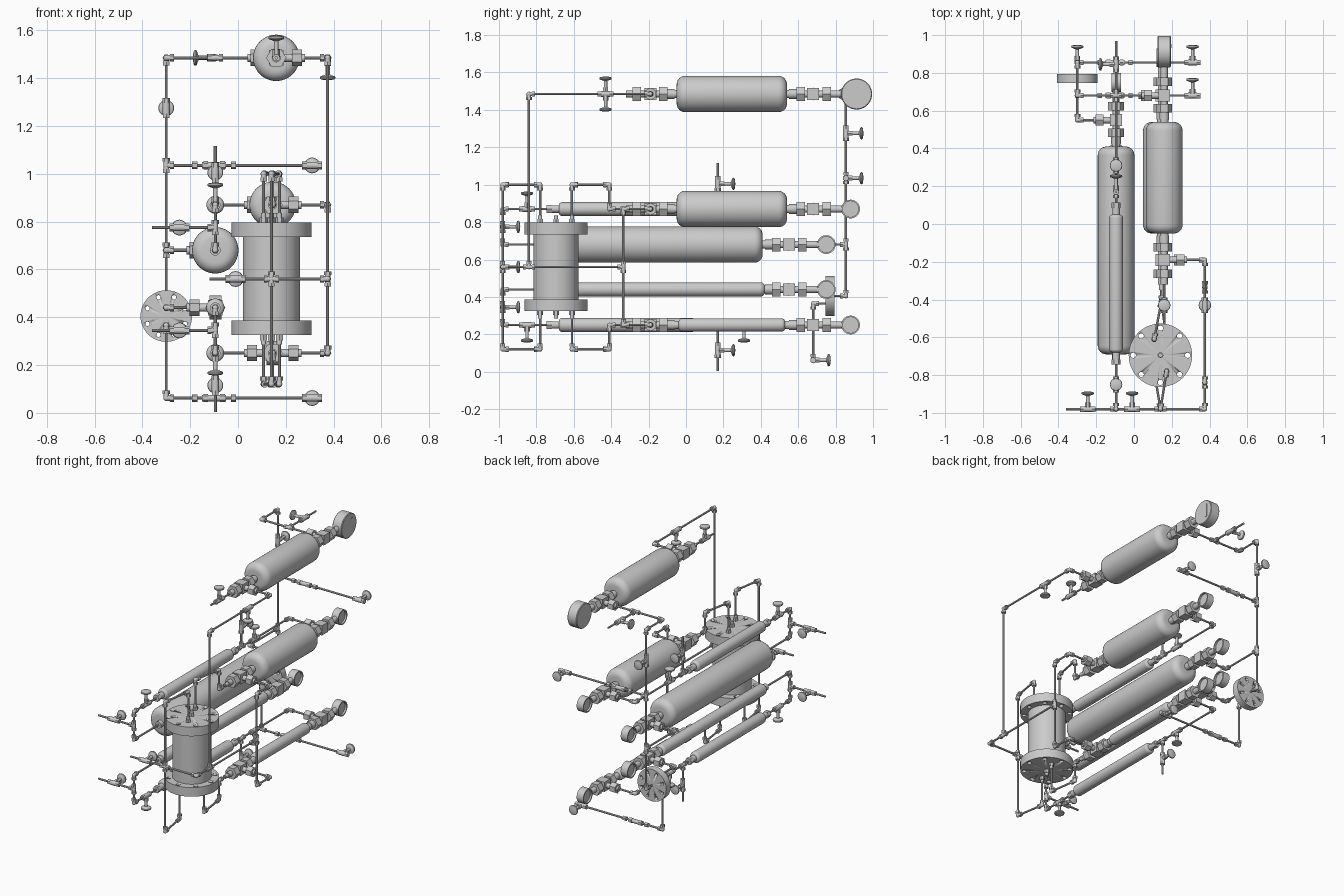
import bpy, bmesh, math
from mathutils import Vector as V

if "Cube" in bpy.data.objects:
    bpy.data.objects.remove(bpy.data.objects["Cube"])

X, Y, Z = V((1, 0, 0)), V((0, 1, 0)), V((0, 0, 1))
TUBE = 0.0065


def finish(bm, name):
    bmesh.ops.recalc_face_normals(bm, faces=bm.faces)
    me = bpy.data.meshes.new(name)
    bm.to_mesh(me)
    bm.free()
    me.shade_smooth()
    me.set_sharp_from_angle(angle=math.radians(32))
    ob = bpy.data.objects.new(name, me)
    bpy.context.collection.objects.link(ob)
    return ob


def lathe(bm, o, axis, prof, n=24):
    """Revolve (radius, distance) points about axis through o."""
    o, axis = V(o), V(axis).normalized()
    q = Z.rotation_difference(axis)
    rings = []
    for r, d in prof:
        k = 1 if r == 0 else n
        rings.append([bm.verts.new(o + q @ V((r * math.cos(2 * math.pi * i / n), r * math.sin(2 * math.pi * i / n), d)))
                      for i in range(k)])
    for a, b in zip(rings, rings[1:]):
        for i in range(n):
            j = (i + 1) % n
            vs = [a[i % len(a)], a[j % len(a)], b[j % len(b)], b[i % len(b)]]
            vs = list(dict.fromkeys(vs))
            bm.faces.new(vs)


def cyl(bm, a, b, r, n=12):
    a, b = V(a), V(b)
    L = (b - a).length
    lathe(bm, a, b - a, [(0, 0), (r, 0), (r, L), (0, L)], n)


def block(bm, c, s):
    vs = bmesh.ops.create_cube(bm, size=1)["verts"]
    for v in vs:
        v.co = V((v.co.x * s[0], v.co.y * s[1], v.co.z * s[2])) + V(c)


def junction(bm, p, dirs):
    """Elbow, tee or cross with a hex nut on every arm."""
    p = V(p)
    bmesh.ops.translate(bm, verts=bmesh.ops.create_uvsphere(bm, u_segments=12, v_segments=8, radius=0.0125)["verts"], vec=p)
    for d in dirs:
        d = V(d).normalized()
        cyl(bm, p, p + d * 0.022, 0.0115)
        cyl(bm, p + d * 0.016, p + d * 0.032, 0.0155, 6)


def pipe(name, *pts):
    pts = [V(p) for p in pts]
    bm = bmesh.new()
    for a, b in zip(pts, pts[1:]):
        cyl(bm, a, b, TUBE, 10)
    for a, p, b in zip(pts, pts[1:], pts[2:]):
        junction(bm, p, [a - p, b - p])
    finish(bm, name)


def tee(name, p, *dirs):
    bm = bmesh.new()
    junction(bm, p, dirs)
    finish(bm, name)


def valve(name, p, run, up):
    """Needle valve with a round hand wheel."""
    bm = bmesh.new()
    p = V(p)
    cyl(bm, p - run * 0.024, p + run * 0.024, 0.015, 12)
    for s in (-1, 1):
        cyl(bm, p + run * s * 0.022, p + run * s * 0.042, 0.0165, 6)
    cyl(bm, p, p + up * 0.035, 0.015, 6)
    lathe(bm, p, up, [(0, .03), (.009, .03), (.009, .07), (.02, .074), (.031, .078), (.033, .083),
                      (.031, .089), (.02, .092), (0, .094)], 20)
    finish(bm, name)


def check_valve(name, p, run):
    bm = bmesh.new()
    p = V(p)
    cyl(bm, p - run * .05, p + run * .05, .0135)
    for s in (-1, 1):
        cyl(bm, p + run * s * .025, p + run * s * .045, .0175, 6)
        cyl(bm, p + run * s * .07, p + run * s * .092, .0155, 6)
    finish(bm, name)


def vessel(name, x, z, r, y0, y1, f, neck=0.022, ends=0.03):
    """Horizontal vessel with rounded shoulders and stub necks."""
    arc = [(r - f + f * math.sin(t * math.pi / 12), f - f * math.cos(t * math.pi / 12)) for t in range(7)]
    L = y1 - y0
    prof = [(0, -ends), (neck, -ends), (neck, 0)] + arc
    prof += [(a, L - b) for a, b in reversed(arc)] + [(neck, L), (neck, L + ends), (0, L + ends)]
    bm = bmesh.new()
    lathe(bm, (x, y0, z), Y, prof, 40)
    finish(bm, name)


def end_fitting(name, x, y, z, s, arm=0, length=0.33):
    """Neck, nuts and centre block beyond a vessel end, with an optional side arm."""
    bm = bmesh.new()
    P = lambda d: (x, y + s * d, z)
    cyl(bm, P(0), P(length), 0.019, 16)
    cyl(bm, P(.012), P(.05), 0.026, 16)
    for a, b, r in ((.05, .095, .042), (.19, .235, .042)):
        cyl(bm, P(a), P(b), r, 6)
    block(bm, P(.14), (.062, .064, .066))
    if arm:
        c = V(P(.14))
        cyl(bm, c, c + X * arm * .12, .017, 16)
        cyl(bm, c + X * arm * .066, c + X * arm * .108, .034, 6)
    finish(bm, name)


def gauge(name, x, y, z, r, w, rim):
    bm = bmesh.new()
    h = w / 2
    if rim:
        prof = [(0, -h + .012), (r - .008, -h + .012), (r - .008, -h), (r, -h),
                (r, h), (r - .008, h), (r - .008, h - .012), (0, h - .012)]
    else:
        prof = [(0, -h), (r - .004, -h), (r, -h + .004), (r, h - .004), (r - .004, h), (0, h)]
        block(bm, (x + h, y + .03, z), (.006, .022, .09))
    lathe(bm, (x, y, z), X, prof, 40)
    finish(bm, name)


def drill(ob, pts, r, axis, h):
    bm = bmesh.new()
    for p in pts:
        cyl(bm, V(p) - axis * h, V(p) + axis * h, r, 16)
    cut = finish(bm, "hole_cutter")
    cut.hide_render = True
    m = ob.modifiers.new("holes", "BOOLEAN")
    m.object, m.solver = cut, "EXACT"
    bpy.context.view_layer.objects.active = ob
    bpy.ops.object.modifier_apply(modifier=m.name)
    bpy.data.objects.remove(cut)


# vessels, end fittings and gauges
R, L = 0.145, -0.095
for name, x, z, r, y0, y1, f in (("top_vessel", .16, 1.485, .097, -.05, .54, .045),
                                 ("upper_vessel", R, .87, .097, -.05, .54, .045),
                                 ("lower_vessel", R, .25, .036, -.04, .53, .02),
                                 ("long_vessel", L, .68, .097, -.69, .41, .045),
                                 ("long_narrow_vessel", L, .44, .038, -.69, .42, .02)):
    vessel(name, x, z, r, y0, y1, f)
    back, top = (.54 if x > 0 else .41), name == "top_vessel"
    end_fitting(name + "_back_fitting", x, back, z, 1, -1, .30)
    gauge(name + "_gauge", x, .912 if top else back + .34, z, .083 if top else .05, .07 if top else .05, not top)
    if x > 0:
        end_fitting(name + "_front_fitting", x, -.05, z, -1, 1, .27)

# small columns, plus everything mirrored between upper and lower halves
for tag, zc, zl, s in (("upper", .87, .68, 1), ("lower", .25, .44, -1)):
    U = Z * s
    zm, ze = .56 + s * .215, .56 + s * .44
    vessel(tag + "_column", L, zc, .037, -.68, .05, .018, .02, .045)
    bm = bmesh.new()
    for y in (-.745, .085):
        cyl(bm, (L, y, zc), (L, y + .028, zc), .024, 6)
    finish(bm, tag + "_column_nuts")
    pipe(tag + "_column_back_pipe", (L, .08, zc), (L, .68, zc), (R - .1, .68, zc))
    tee(tag + "_vent_tee", (L, .17, zc), Y, -Y, U)
    pipe(tag + "_vent_pipe", (L, .17, zc), (L, .17, .56 + s * .557))
    valve(tag + "_vent_valve", (L, .17, .56 + s * .445), Z, Y)
    valve(tag + "_column_back_valve", (L, .31, zc), Y, U)
    valve(tag + "_column_front_valve", (L, -.85, zc), Y, U)
    pipe(tag + "_front_link", (L, -.71, zc), (L, -.98, zc), (L, -.98, zl), (L, -.70, zl))
    tee(tag + "_drain_tee", (L, -.98, zm), Z, -Z, -X)
    pipe(tag + "_drain_pipe", (L, -.98, zm), (-.36, -.98, zm))
    valve(tag + "_drain_valve", (-.245, -.98, zm), X, Y)
    # chamber loops and side riser
    xb, xf = .14 - s * .033, .14 + s * .033
    zf = .56 + s * .235
    pipe(tag + "_chamber_back_loop", (R, -.31, zc), (R, -.41, zc), (R, -.41, ze), (xb, -.61, ze), (xb, -.61, zf))
    pipe(tag + "_chamber_front_loop", (.14, -.98, .56), (.14, -.98, ze), (xf, -.78, ze), (xf, -.78, zf))
    pipe(tag + "_side_riser", (R + .1, -.19, zc), (.375, -.19, zc), (.375, -.335, zc), (.375, -.335, .56))
    bm = bmesh.new()
    for px, py in ((xb, -.61), (xf, -.78), (.14, -.695)):
        cyl(bm, (px, py, zf - s * .005), V((px, py, zf)) + U * .022, .0165, 6)
        cyl(bm, V((px, py, zf)) + U * .02, V((px, py, zf)) + U * .04, .011)
    cyl(bm, (R, -.35, zc), (R, -.30, zc), .013, 12)
    finish(bm, tag + "_chamber_ports")

# flanged chamber
bm = bmesh.new()
lathe(bm, (.14, -.695, 0), Z, [(0, .325), (.168, .325), (.168, .387), (.12, .387), (.12, .735),
                              (.168, .735), (.168, .797), (0, .797)], 48)
chamber = finish(bm, "flanged_chamber")
drill(chamber, [(.14 + .144 * math.cos(k * math.pi / 4), -.695 + .144 * math.sin(k * math.pi / 4), .56)
                for k in range(8)], .014, Z, .4)

# chamber manifold and top vessel down line
pipe("manifold_pipe", (.375, -.335, .56), (.375, -.98, .56), (-.12, -.98, .56))
tee("manifold_cross", (.14, -.98, .56), X, -X, Z, -Z)
tee("manifold_riser_tee", (.375, -.335, .56), Z, -Z, -Y)
tee("manifold_down_tee", (.375, -.84, .56), Z, Y, -Y)
valve("manifold_valve", (-.01, -.98, .56), X, Y)
pipe("top_down_line", (.25, -.19, 1.485), (.375, -.19, 1.485), (.375, -.84, 1.485), (.375, -.84, .56))
valve("top_side_valve", (.375, -.43, 1.485), Y, -Z)
pipe("top_front_pipe", (.16, -.30, 1.485), (.16, -.52, 1.485))
valve("top_front_valve", (.16, -.43, 1.485), Y, Z)

# rear main riser
M = -.3
pipe("main_riser", (.06, .68, 1.485), (M, .68, 1.485), (M, .855, 1.485), (M, .855, .405), (M, .78, .405))
tee("top_branch_tee", (L, .68, 1.485), X, -X, Y)
pipe("top_branch_pipe", (L, .68, 1.485), (L, .97, 1.485))
valve("top_branch_valve", (L, .845, 1.485), Y, -X)
valve("riser_valve", (M, .855, 1.275), Z, Y)
tee("riser_tee", (M, .855, 1.035), Z, -Z, X)
tee("long_vessel_tee", (M, .855, .68), Z, -Z, -Y)
pipe("long_vessel_pipe", (L - .1, .55, .68), (M, .55, .68), (M, .855, .68))
pipe("narrow_vessel_pipe", (L - .1, .55, .44), (M, .55, .44), (M, .76, .44))
pipe("pump_feed_pipe", (M, .76, .365), (M, .68, .365), (M, .68, .062), (.35, .68, .062))
pipe("riser_branch_pipe", (M, .855, 1.035), (.35, .855, 1.035))
for name, y, z in (("riser_branch", .855, 1.035), ("feed", .68, .062)):
    check_valve(name + "_check_valve", (-.1, y, z), X)
    valve(name + "_valve", (.31, y, z), X, Y)

# pump head disc with bolt holes
bm = bmesh.new()
lathe(bm, (M, .747, .405), Y, [(0, 0), (.108, 0), (.108, .047), (0, .047)], 48)
head = finish(bm, "pump_head_disc")
drill(head, [(M + .085 * math.cos((k + .5) * math.pi / 4), .77, .405 + .085 * math.sin((k + .5) * math.pi / 4))
             for k in range(8)], .009, Y, .06)
